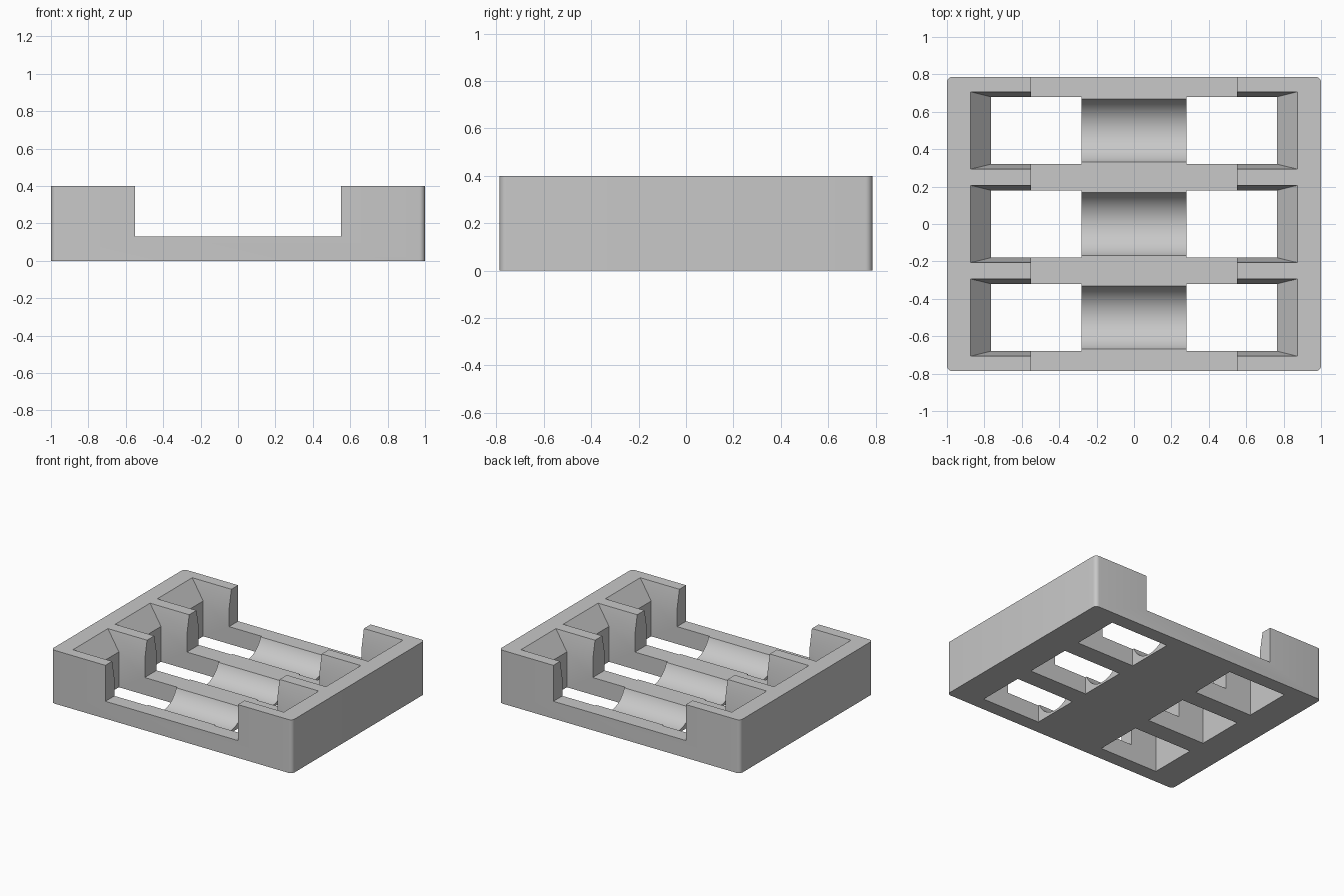
import bpy, bmesh, math
from mathutils import Matrix

if "Cube" in bpy.data.objects:
    bpy.data.objects.remove(bpy.data.objects["Cube"], do_unlink=True)

HALF_Y, HEIGHT, RAIL_Z = 0.787, 0.4, 0.13
SLOT_YS = (-0.5, 0, 0.5)

grey = bpy.data.materials.new("light_grey")
grey.use_nodes = True
colour = (0.58, 0.58, 0.58, 1)
grey.diffuse_color = colour
grey.node_tree.nodes["Principled BSDF"].inputs["Base Color"].default_value = colour


def make_object(name, bm):
    bmesh.ops.recalc_face_normals(bm, faces=bm.faces[:])
    mesh = bpy.data.meshes.new(name)
    bm.to_mesh(mesh)
    bm.free()
    obj = bpy.data.objects.new(name, mesh)
    bpy.context.collection.objects.link(obj)
    mesh.materials.append(grey)
    return obj


def box(size, centre):
    bm = bmesh.new()
    bmesh.ops.create_cube(bm, size=1)
    bmesh.ops.scale(bm, vec=size, verts=bm.verts[:])
    bmesh.ops.translate(bm, vec=centre, verts=bm.verts[:])
    return bm


def cut(target, cutter):
    cutter.hide_render = True
    mod = target.modifiers.new("cut", 'BOOLEAN')
    mod.operation, mod.solver, mod.object = 'DIFFERENCE', 'EXACT', cutter
    bpy.context.view_layer.objects.active = target
    bpy.ops.object.modifier_apply(modifier=mod.name)
    bpy.data.objects.remove(cutter, do_unlink=True)


def flared_slot(side, y):
    """Straight-sided hole that flares outward towards the top."""
    bm = bmesh.new()
    rings = []
    # each ring: height, outer end, half width
    for z, end, half in ((-0.1, 0.765, 0.18), (0.265, 0.765, 0.18),
                         (HEIGHT, 0.875, 0.207), (0.5, 0.875, 0.207)):
        corners = ((0.28, -half), (end, -half), (end, half), (0.28, half))
        rings.append([bm.verts.new((side * px, y + py, z)) for px, py in corners])
    for low, high in zip(rings, rings[1:]):
        for i in range(4):
            j = (i + 1) % 4
            bm.faces.new((low[i], low[j], high[j], high[i]))
    bm.faces.new(rings[0])
    bm.faces.new(rings[-1])
    return make_object("slot_cutter", bm)


def saddle(y):
    """Round groove along x."""
    bm = bmesh.new()
    turn = Matrix.Translation((0, y, 0.195)) @ Matrix.Rotation(math.pi / 2, 4, 'Y')
    bmesh.ops.create_cone(bm, cap_ends=True, segments=96, radius1=0.18,
                          radius2=0.18, depth=0.6, matrix=turn)
    return make_object("saddle_cutter", bm)


# Tray block with rounded upright corners
bm = box((2, 2 * HALF_Y, HEIGHT), (0, 0, HEIGHT / 2))
uprights = [e for e in bm.edges if abs(e.verts[0].co.z - e.verts[1].co.z) > 0.1]
bmesh.ops.bevel(bm, geom=uprights, offset=0.03, segments=6, profile=0.5,
                affect='EDGES')
tray = make_object("holder_tray", bm)

# Low middle between the two end walls
cut(tray, make_object("middle_cutter",
                      box((1.1, 2, 1), (0, 0, RAIL_Z + 0.5))))

# Three bays, each with two open slots and a curved saddle
for y in SLOT_YS:
    for side in (-1, 1):
        cut(tray, flared_slot(side, y))
    cut(tray, saddle(y))

bpy.ops.object.select_all(action='DESELECT')
tray.select_set(True)
bpy.context.view_layer.objects.active = tray
bpy.ops.object.shade_smooth_by_angle(angle=math.radians(20))
